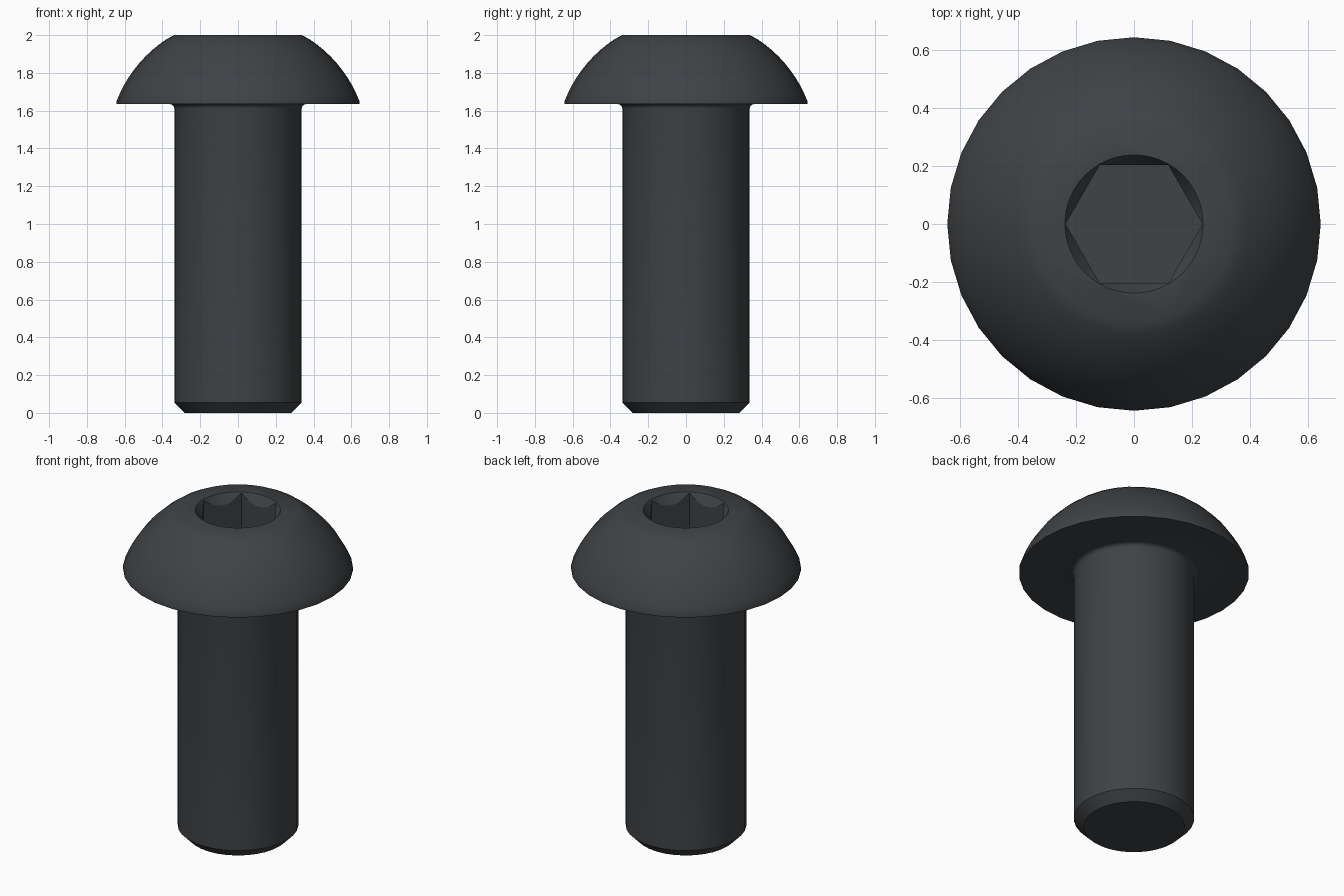
import bpy, bmesh
from math import sin, cos, pi, atan2, hypot, radians

if "Cube" in bpy.data.objects:
    bpy.data.objects.remove(bpy.data.objects["Cube"])

SIDES = 32


def lathe(name, profile, sides):
    """Revolve (radius, z) points around z and cap both ends."""
    bm = bmesh.new()
    rings = [[bm.verts.new((r * cos(2 * pi * i / sides), r * sin(2 * pi * i / sides), z))
              for i in range(sides)] for r, z in profile]
    for a, b in zip(rings, rings[1:]):
        for i in range(sides):
            j = (i + 1) % sides
            bm.faces.new((a[i], a[j], b[j], b[i]))
    bm.faces.new(rings[0][::-1])
    bm.faces.new(rings[-1])
    mesh = bpy.data.meshes.new(name)
    bm.to_mesh(mesh)
    bm.free()
    obj = bpy.data.objects.new(name, mesh)
    bpy.context.collection.objects.link(obj)
    return obj


def arc(cx, cz, r, a0, a1, n):
    return [(cx + r * cos(a0 + (a1 - a0) * i / n), cz + r * sin(a0 + (a1 - a0) * i / n))
            for i in range(n + 1)]


# Shank with end chamfer, small fillet under the head, rim and domed top
dome_z = 1.403
profile = [(0.283, 0), (0.337, 0.055)]
profile += arc(0.362, 1.61, 0.025, pi, pi / 2, 4)
profile += [(0.643, 1.635)]
profile += arc(0, dome_z, hypot(0.643, 1.65 - dome_z),
               atan2(1.65 - dome_z, 0.643), atan2(2 - dome_z, 0.34), 10)
profile[-1] = (0.338, 2.0)
screw = lathe("button_head_screw", profile, SIDES)

# Hex socket and its conical lead-in
hex_cutter = lathe("hex_cutter", [(0.2355, 1.76), (0.2355, 2.2)], 6)
cone_cutter = lathe("lead_in_cutter", [(0.19, 1.9169), (0.238, 2.0), (0.2958, 2.1)], 48)

bpy.context.view_layer.objects.active = screw
screw.select_set(True)
for cutter in (hex_cutter, cone_cutter):
    cutter.hide_render = True
    mod = screw.modifiers.new(cutter.name, 'BOOLEAN')
    mod.operation = 'DIFFERENCE'
    mod.solver = 'EXACT'
    mod.object = cutter
    bpy.ops.object.modifier_apply(modifier=mod.name)
    bpy.data.objects.remove(cutter)

bpy.ops.object.shade_smooth_by_angle(angle=radians(30))

# Dark steel colour
steel = bpy.data.materials.new("dark_steel")
steel.diffuse_color = (0.05, 0.055, 0.06, 1)
steel.use_nodes = True
steel.node_tree.nodes["Principled BSDF"].inputs["Base Color"].default_value = steel.diffuse_color
screw.data.materials.clear()
screw.data.materials.append(steel)
